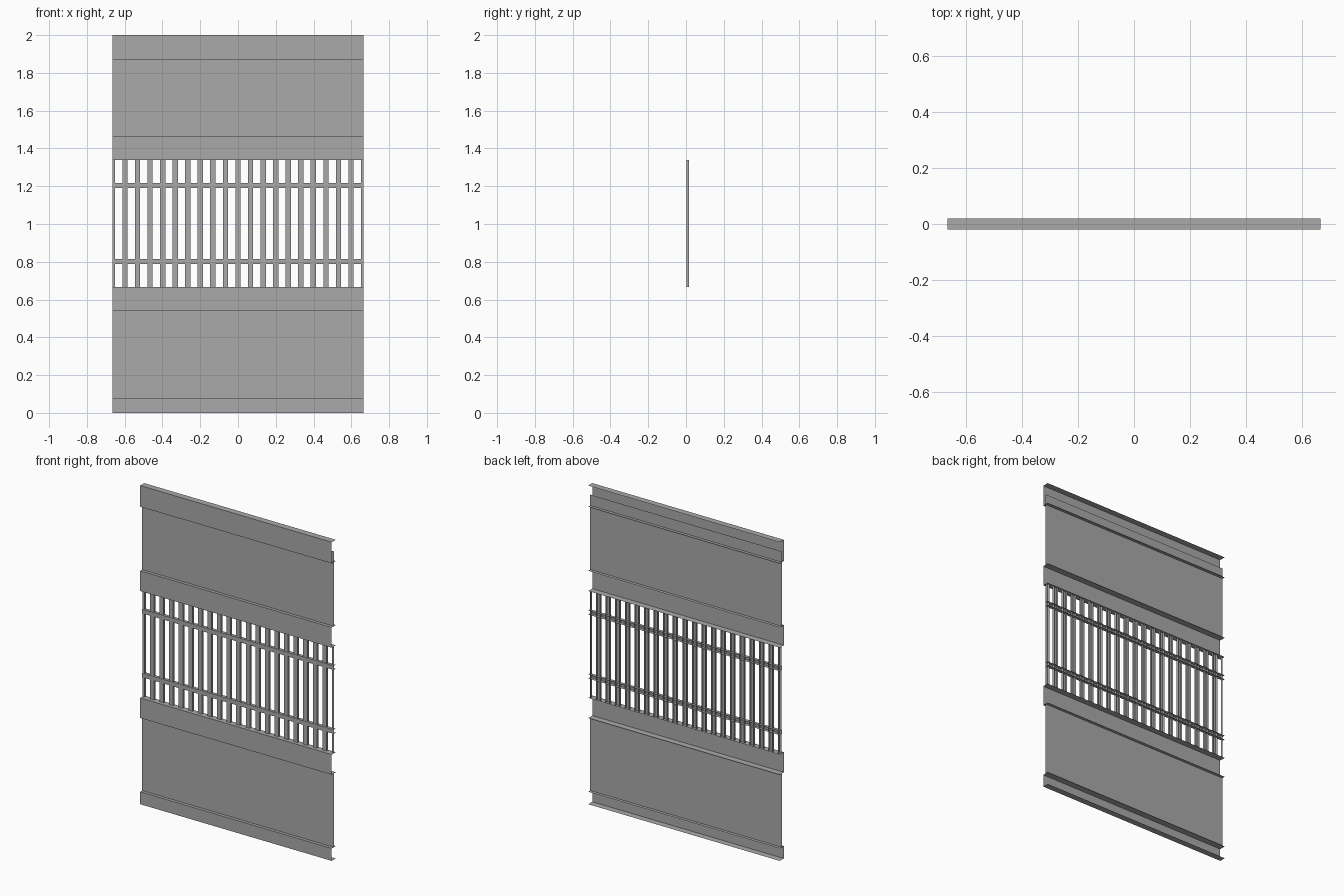
import bpy
import bmesh
from mathutils import Vector

cube = bpy.data.objects.get("Cube")
if cube:
    bpy.data.objects.remove(cube)

HALF = 0.665            # half the panel width
FRONT, BACK = -0.02, 0.02

steel = bpy.data.materials.new("grey_steel")
steel.use_nodes = True
grey = (0.4, 0.4, 0.4, 1)
steel.diffuse_color = grey
steel.node_tree.nodes["Principled BSDF"].inputs["Base Color"].default_value = grey


def folded_sheet(name, profile, sweep):
    """Sweep an open 3D profile along a vector into a thin folded sheet."""
    bm = bmesh.new()
    sweep = Vector(sweep)
    near = [bm.verts.new(p) for p in profile]
    far = [bm.verts.new(Vector(p) + sweep) for p in profile]
    for i in range(len(profile) - 1):
        bm.faces.new((near[i], near[i + 1], far[i + 1], far[i]))
    mesh = bpy.data.meshes.new(name)
    bm.to_mesh(mesh)
    bm.free()
    mesh.materials.append(steel)
    obj = bpy.data.objects.new(name, mesh)
    bpy.context.collection.objects.link(obj)
    return obj


def channel(name, low, high, front, back):
    """Horizontal channel, open at the rear and at both ends."""
    profile = [(-HALF, back, low), (-HALF, front, low),
               (-HALF, front, high), (-HALF, back, high)]
    return folded_sheet(name, profile, (2 * HALF, 0, 0))


# Wide horizontal channels
channel("top_channel", 1.867, 2.0, FRONT, BACK)
channel("upper_middle_channel", 1.338, 1.465, FRONT, BACK)
channel("lower_middle_channel", 0.541, 0.667, FRONT, BACK)
channel("bottom_channel", 0.0, 0.078, FRONT, BACK)

# Flat infill sheets; the upper one laps into the top channel
for name, low, high in (("upper_sheet", 1.465, 1.935), ("lower_sheet", 0.078, 0.541)):
    folded_sheet(name, [(-HALF, 0, low), (-HALF, 0, high)], (2 * HALF, 0, 0))

# Narrow rails across the grille
for name, z in (("upper_rail", 1.203), ("lower_rail", 0.802)):
    channel(name, z - 0.013, z + 0.013, 0.0, BACK)

# Vertical grille bars, with half bars at the two sides
BAR_FRONT, BAR_BACK, BAR_HALF = 0.002, 0.017, 0.014
for i in range(-10, 11):
    x = i * HALF / 10
    left, right = x - BAR_HALF, x + BAR_HALF
    profile = [(left, BAR_BACK, 0.667), (left, BAR_FRONT, 0.667),
               (right, BAR_FRONT, 0.667), (right, BAR_BACK, 0.667)]
    if i == -10:
        profile = [(x, BAR_FRONT, 0.667)] + profile[2:]
    elif i == 10:
        profile = profile[:2] + [(x, BAR_FRONT, 0.667)]
    folded_sheet(f"grille_bar_{i + 11}", profile, (0, 0, 0.671))
